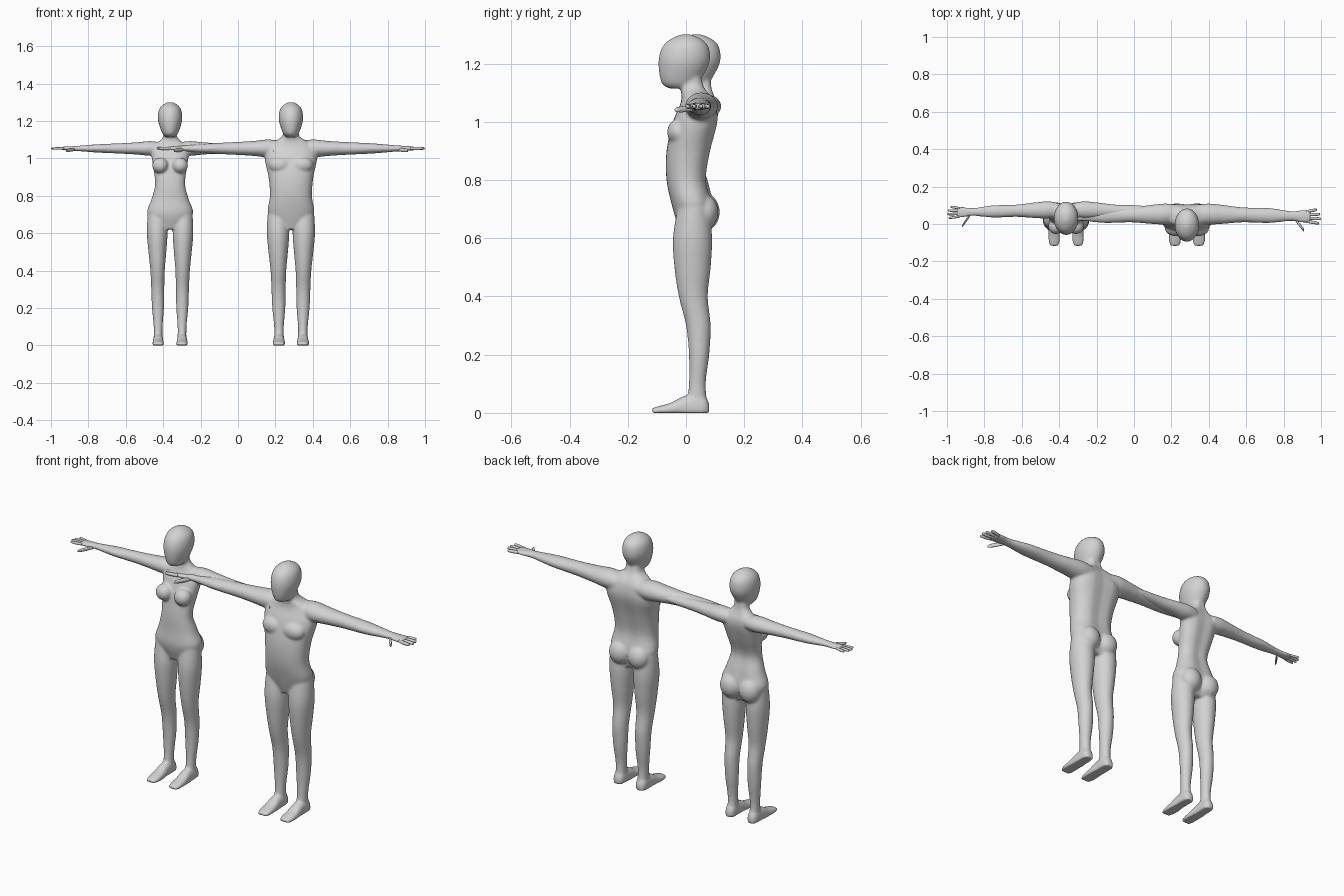
import bpy
import bmesh
import math
from mathutils import Matrix, Vector

cube = bpy.data.objects.get("Cube")
if cube:
    bpy.data.objects.remove(cube, do_unlink=True)

grey = bpy.data.materials.new("plain grey")
grey.use_nodes = True
grey.diffuse_color = (.65, .65, .65, 1)
grey.node_tree.nodes["Principled BSDF"].inputs["Base Color"].default_value = grey.diffuse_color


def smooth_sections(sections, steps=4):
    """Catmull-Rom resampling of a list of cross-sections."""
    points = [sections[0], *sections, sections[-1]]
    result = []
    for before, start, end, after in zip(points, points[1:], points[2:], points[3:]):
        for i in range(steps):
            t = i / steps
            row = []
            for p, q, r, s in zip(before, start, end, after):
                leave, arrive = (r - p) / 2, (s - q) / 2
                square = 3 * (r - q) - 2 * leave - arrive
                cubic = 2 * (q - r) + leave + arrive
                row.append(q + t * (leave + t * (square + t * cubic)))
            result.append(row)
    result.append(sections[-1])
    return result


def loft(bm, axis, sections, side=1, power=2, groove=0, count=32):
    """Skin ellipses (position, two centres, two radii) along an axis."""
    across, along = [k for k in range(3) if k != axis]
    rings = []
    for position, centre_a, centre_b, radius_a, radius_b in smooth_sections(sections):
        ring = []
        for i in range(count):
            angle = math.tau * i / count
            u, v = math.cos(angle), math.sin(angle)
            dent = 1 - groove * math.exp(-((angle - math.pi / 2) / .3) ** 2)
            co = Vector()
            co[axis] = position
            co[across] = centre_a + radius_a * math.copysign(abs(u) ** (2 / power), u)
            co[along] = centre_b + radius_b * dent * math.copysign(abs(v) ** (2 / power), v)
            co.x *= side
            co.z = max(co.z, 0)
            ring.append(bm.verts.new(co))
        rings.append(ring)
    for low, high in zip(rings, rings[1:]):
        for i in range(count):
            j = (i + 1) % count
            bm.faces.new((low[i], low[j], high[j], high[i]))
    bm.faces.new(rings[0])
    bm.faces.new(rings[-1])


def upright(profile, shift=0):
    """Turn (height, front, back, half width) rows into cross-sections."""
    return [(height, 0, (front + back) / 2 + shift, width, (back - front) / 2)
            for height, front, back, width in profile]


def ball(bm, centre, radii, side):
    x, y, z = centre
    place = Matrix.Translation((x * side, y, z))
    bmesh.ops.create_uvsphere(bm, u_segments=24, v_segments=16, radius=1,
                              matrix=place @ Matrix.Diagonal((*radii, 1)))


def digit(bm, base, tip, radius, side):
    """A finger or thumb that tapers from base to a rounded tip."""
    rows = []
    for t, taper in ((0, .8), (.5, 1), (.9, .8), (.97, .5), (1, .1)):
        x, y, z = base.lerp(tip, t)
        rows.append((x, y, z, radius * taper, radius * taper))
    loft(bm, 0, rows, side, count=10)


def finish(bm, name, x):
    bmesh.ops.recalc_face_normals(bm, faces=bm.faces)
    for face in bm.faces:
        face.smooth = True
    mesh = bpy.data.meshes.new(name)
    bm.to_mesh(mesh)
    bm.free()
    mesh.materials.append(grey)
    obj = bpy.data.objects.new(name, mesh)
    obj.location.x = x
    bpy.context.collection.objects.link(obj)
    return obj


# Head, torsos and leg: height, front, back, half width
HEAD = [(1.115, -.06, .03, .025), (1.135, -.085, .045, .043), (1.2, -.095, .08, .064),
        (1.25, -.085, .08, .062), (1.28, -.06, .06, .046), (1.3, -.02, .02, .015)]
MALE_TORSO = [(.62, -.02, .07, .05), (.7, -.045, .095, .122), (.8, -.067, .075, .112),
              (.9, -.067, .09, .12), (1, -.045, .115, .14), (1.06, -.02, .107, .125),
              (1.09, -.015, .09, .09), (1.12, -.02, .065, .045), (1.18, -.02, .05, .04)]
FEMALE_TORSO = [(.62, -.015, .07, .05), (.7, -.04, .1, .122), (.78, -.037, .085, .1),
                (.86, -.034, .066, .08), (.95, -.02, .095, .09), (1.02, 0, .115, .1),
                (1.06, .02, .114, .095), (1.09, .03, .1, .06), (1.12, .03, .09, .036),
                (1.18, .03, .085, .03)]
LEG = [(.7, -.03, .08, .055), (.6, -.045, .09, .06), (.5, -.04, .085, .052),
       (.4, -.025, .075, .042), (.3, 0, .085, .038), (.2, .01, .08, .035),
       (.1, .01, .068, .026), (.02, 0, .075, .026)]

# Foot: depth, half width, height of its upper side
FOOT = [(.08, .014, .03), (.06, .028, .06), (0, .03, .06), (-.05, .033, .036),
        (-.09, .033, .024), (-.118, .024, .016)]

# Arm and palm: distance from the middle, half depth, half height
ARM = [(.06, .05, .04), (.12, .056, .048), (.2, .05, .04), (.3, .04, .034),
       (.44, .04, .027), (.56, .026, .017), (.62, .035, .013), (.66, .034, .01)]
ARM_HEIGHT = 1.053
FINGER_TIPS = (.708, .717, .713, .696)


def figure(name, x, torso, head_shift, reach, girth, leg_girth, arm_shift, chest, seat):
    def arm_y(distance):
        return .056 - .024 * distance + arm_shift

    bm = bmesh.new()
    loft(bm, 2, upright(HEAD, head_shift))
    loft(bm, 2, upright(torso), power=2.3, groove=.14)
    arm = [(distance * reach, arm_y(distance), ARM_HEIGHT, depth * girth, height * girth)
           for distance, depth, height in ARM]
    leg = [(height, .063 + .01 * height, middle, width * leg_girth, depth * leg_girth)
           for height, _, middle, width, depth in upright(LEG)]
    foot = [(y, .064, .3 * top, width * leg_girth, .7 * top) for y, width, top in FOOT]
    for side in (1, -1):
        loft(bm, 0, arm, side)
        loft(bm, 2, leg, side)
        loft(bm, 1, foot, side, power=2.4)
        ball(bm, *chest, side)
        ball(bm, *seat, side)
    body = finish(bm, name + "_body", x)

    # Fuse the body parts into one smooth skin
    skin = body.modifiers.new("Fuse", "REMESH")
    skin.mode = "VOXEL"
    skin.voxel_size = .006
    skin.use_smooth_shade = True
    soften = body.modifiers.new("Soften", "SMOOTH")
    soften.factor = .5
    soften.iterations = 8

    # Fingers, spread slightly, and thumb
    bm = bmesh.new()
    palm_y = arm_y(.66)
    for side in (1, -1):
        for k, tip in enumerate(FINGER_TIPS):
            spread = (k - 1.5) * .018 * girth
            digit(bm, Vector((.64 * reach, palm_y + spread, ARM_HEIGHT)),
                  Vector((tip * reach, palm_y + spread * 1.35, ARM_HEIGHT)), .0085 * girth, side)
        digit(bm, Vector((.575 * reach, palm_y - .01, ARM_HEIGHT - .006)),
              Vector((.627 * reach, palm_y - .075, ARM_HEIGHT - .012)), .011 * girth, side)
    finish(bm, name + "_fingers", x)


figure("male", .283, MALE_TORSO, head_shift=0, reach=1, girth=1, leg_girth=1, arm_shift=0,
       chest=((.058, -.025, .965), (.06, .04, .045)),
       seat=((.054, .063, .69), (.056, .048, .06)))
figure("female", -.363, FEMALE_TORSO, head_shift=.036, reach=.888, girth=.82, leg_girth=.92,
       arm_shift=.022, chest=((.053, -.012, .962), (.043, .042, .042)),
       seat=((.054, .068, .69), (.056, .048, .062)))
